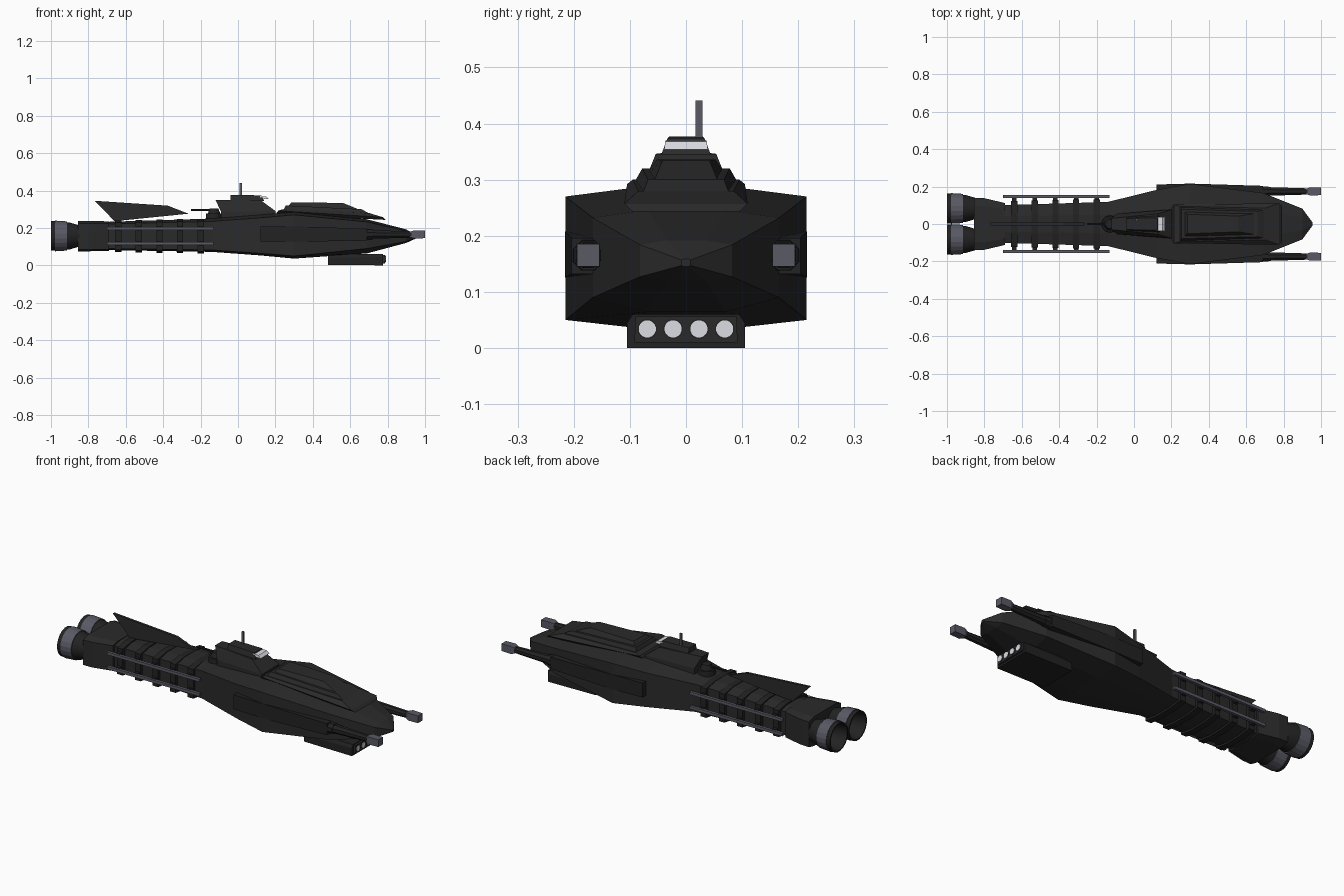
import bpy, bmesh, math
from mathutils import Matrix, Vector

if "Cube" in bpy.data.objects:
    bpy.data.objects.remove(bpy.data.objects["Cube"])


def material(name, rgb):
    m = bpy.data.materials.new(name)
    m.diffuse_color = (*rgb, 1)
    m.use_nodes = True
    m.node_tree.nodes["Principled BSDF"].inputs["Base Color"].default_value = m.diffuse_color
    return m


HULL = material("charcoal hull", (0.023, 0.023, 0.024))
DARK = material("dark plating", (0.016, 0.016, 0.017))
STEEL = material("blue grey steel", (0.10, 0.10, 0.13))
PALE = material("pale lights", (0.72, 0.72, 0.78))


def finish(name, bm, mat, smooth=False):
    bmesh.ops.recalc_face_normals(bm, faces=bm.faces)
    me = bpy.data.meshes.new(name)
    bm.to_mesh(me)
    bm.free()
    me.materials.append(mat)
    ob = bpy.data.objects.new(name, me)
    bpy.context.collection.objects.link(ob)
    if smooth:
        bpy.ops.object.select_all(action='DESELECT')
        ob.select_set(True)
        bpy.context.view_layer.objects.active = ob
        bpy.ops.object.shade_smooth_by_angle(angle=math.radians(35))
    return ob


def loft(name, rings, mat, smooth=False, closed=False):
    """Skin a list of equal-length point rings; cap the ends unless closed."""
    bm = bmesh.new()
    vs = [[bm.verts.new(p) for p in r] for r in rings]
    n = len(vs[0])
    pairs = list(zip(vs, vs[1:])) + ([(vs[-1], vs[0])] if closed else [])
    for a, b in pairs:
        for i in range(n):
            j = (i + 1) % n
            bm.faces.new((a[i], a[j], b[j], b[i]))
    if not closed:
        bm.faces.new(vs[0])
        bm.faces.new(vs[-1])
    return finish(name, bm, mat, smooth)


def rect(x, y0, y1, z0, z1):
    return [(x, y0, z0), (x, y1, z0), (x, y1, z1), (x, y0, z1)]


def box(name, x0, x1, y0, y1, z0, z1, mat):
    return loft(name, [rect(x0, y0, y1, z0, z1), rect(x1, y0, y1, z0, z1)], mat)


def deck(xb, xf, wb, wf, zb, zf):
    """Four-sided horizontal ring: back/front x, half width and height."""
    return [(xb, -wb, zb), (xf, -wf, zf), (xf, wf, zf), (xb, wb, zb)]


def circle(x, y, z, r, n):
    return [(x, y + r * math.cos(math.tau * (i + .5) / n),
             z + r * math.sin(math.tau * (i + .5) / n)) for i in range(n)]


def tube(name, y, z, profile, n, mat, closed=False, smooth=False):
    return loft(name, [circle(x, y, z, r, n) for x, r in profile], mat, smooth, closed)


def section(x, w, zl, zh, zt, zb, k=0.42):
    """Eight-sided hull cross-section."""
    half = [(w * k, zb), (w, zl), (w, zh), (w * k, zt)]
    return [(x, y, z) for y, z in half] + [(x, -y, z) for y, z in reversed(half)]


# main hull, from narrow spine to pointed nose
loft("main_hull", [
    section(-.72, .100, .090, .220, .232, .082),
    section(-.14, .118, .082, .235, .250, .072),
    section(.12, .182, .064, .254, .270, .053),
    section(.30, .215, .050, .270, .286, .036),
    section(.69, .166, .090, .232, .246, .064),
    section(.90, .082, .127, .184, .192, .120),
    section(.955, .008, .147, .157, .159, .145)], HULL)

# engine block
loft("engine_block", [
    section(-.855, .140, .085, .225, .238, .075, .7),
    section(-.80, .138, .085, .225, .238, .075, .7),
    section(-.69, .112, .085, .225, .235, .078, .7)], HULL)

# spine ribs
for i in range(5):
    x = -.64 + .11 * i
    g = .002 * i
    loft(f"spine_rib_{i + 1}", [
        section(x + d, .124 + g, .082 - g, .228 + g, .241 + g, .071 - g)
        for d in (-.017, .017)], DARK)

for s, side in ((1, "left"), (-1, "right")):
    # side rails with short standoffs at the ribs
    for z, level in ((.197, "upper"), (.117, "lower")):
        box(f"{side}_{level}_rail", -.70, -.13, s * .138, s * .154,
            z - .008, z + .008, STEEL)
        for i in range(5):
            x = -.64 + .11 * i
            box(f"{side}_{level}_rail_mount_{i + 1}", x - .012, x + .012,
                s * .11, s * .142, z - .012, z + .012, DARK)

    # engine nozzles: dark shell, steel band, inner glow
    y = s * .083
    tube(f"{side}_nozzle", y, .157,
         [(-.83, .052), (-.90, .073), (-.975, .080), (-1.0, .080),
          (-1.0, .073), (-.92, .060), (-.90, .03)], 20, DARK, True, True)
    tube(f"{side}_nozzle_band", y, .157,
         [(-.915, .070), (-.915, .079), (-.978, .083), (-.978, .076)],
         20, STEEL, True)
    tube(f"{side}_engine_core", y, .157, [(-.90, .045), (-.915, .040)], 20, STEEL)
    tube(f"{side}_engine_glow", y, .157, [(-.915, .026), (-.92, .026)], 20, PALE)

    # side gun pods, barrels and muzzles
    loft(f"{side}_gun_pod", [
        rect(.12, s * .13, s * .211, .128, .208),
        rect(.30, s * .13, s * .216, .126, .208),
        rect(.69, s * .143, s * .204, .132, .196)], DARK)
    tube(f"{side}_gun_collar", s * .174, .165, [(.68, .030), (.72, .028)], 8, DARK)
    tube(f"{side}_gun_barrel", s * .174, .165, [(.68, .026), (.93, .018)], 8, DARK)
    loft(f"{side}_gun_muzzle", [
        rect(x, s * .174 - r, s * .174 + r, .165 - r, .165 + r)
        for x, r in ((.918, .014), (.94, .021), (1.0, .020))], STEEL)

# layered dorsal armour
loft("armour_lower", [deck(.20, .79, .085, .095, .272, .243),
                      deck(.215, .775, .105, .110, .292, .257),
                      deck(.24, .70, .095, .085, .300, .280)], HULL)
loft("armour_middle", [deck(.24, .72, .095, .080, .290, .268),
                       deck(.255, .66, .078, .068, .320, .300)], HULL)
loft("armour_upper", [deck(.26, .68, .075, .062, .305, .285),
                      deck(.285, .56, .052, .042, .336, .334)], HULL)

# bridge tower
loft("bridge_base", [deck(-.09, .20, .055, .078, .250, .268),
                     deck(-.09, .20, .055, .076, .285, .290),
                     deck(-.12, .125, .030, .054, .349, .346)], HULL)
loft("bridge_cabin", [deck(-.04, .14, .036, .044, .345, .345),
                      deck(-.04, .125, .030, .033, .377, .374)], HULL)
loft("bridge_window", [deck(.118, .166, .037, .039, .354, .354),
                       deck(.118, .152, .036, .037, .370, .368)], PALE)
box("bridge_antenna", .009, .021, .017, .029, .37, .441, STEEL)

# rear deck turret
bm = bmesh.new()
for r1, r2, h, z in ((.046, .044, .03, .262), (.036, .024, .03, .288)):
    bmesh.ops.create_cone(bm, cap_ends=True, segments=14, radius1=r1, radius2=r2,
                          depth=h, matrix=Matrix.Translation(Vector((-.128, 0, z))))
finish("deck_turret", bm, DARK)
tube("turret_barrel", 0, .295, [(-.25, .006), (-.12, .006)], 8, DARK)

# swept dorsal fin
fin = [(-.766, .345), (-.375, .319), (-.265, .276), (-.66, .236)]
loft("dorsal_fin", [[(x, y, z) for x, z in fin] for y in (-.007, .007)], HULL)

# belly launcher with four pale tubes
loft("belly_launcher", [deck(.48, .775, .105, .105, .003, .0),
                        deck(.48, .775, .105, .105, .040, .045),
                        deck(.48, .775, .095, .095, .062, .060)], DARK)
loft("launcher_face", [deck(.77, .786, .092, .092, .010, .010),
                       deck(.77, .786, .090, .090, .056, .056)], HULL)
for i in range(4):
    y = -.069 + .046 * i
    tube(f"launch_tube_rim_{i + 1}", y, .034, [(.78, .018), (.788, .018)], 16, DARK)
    tube(f"launch_tube_{i + 1}", y, .034, [(.78, .0155), (.790, .0155)], 16, PALE)
